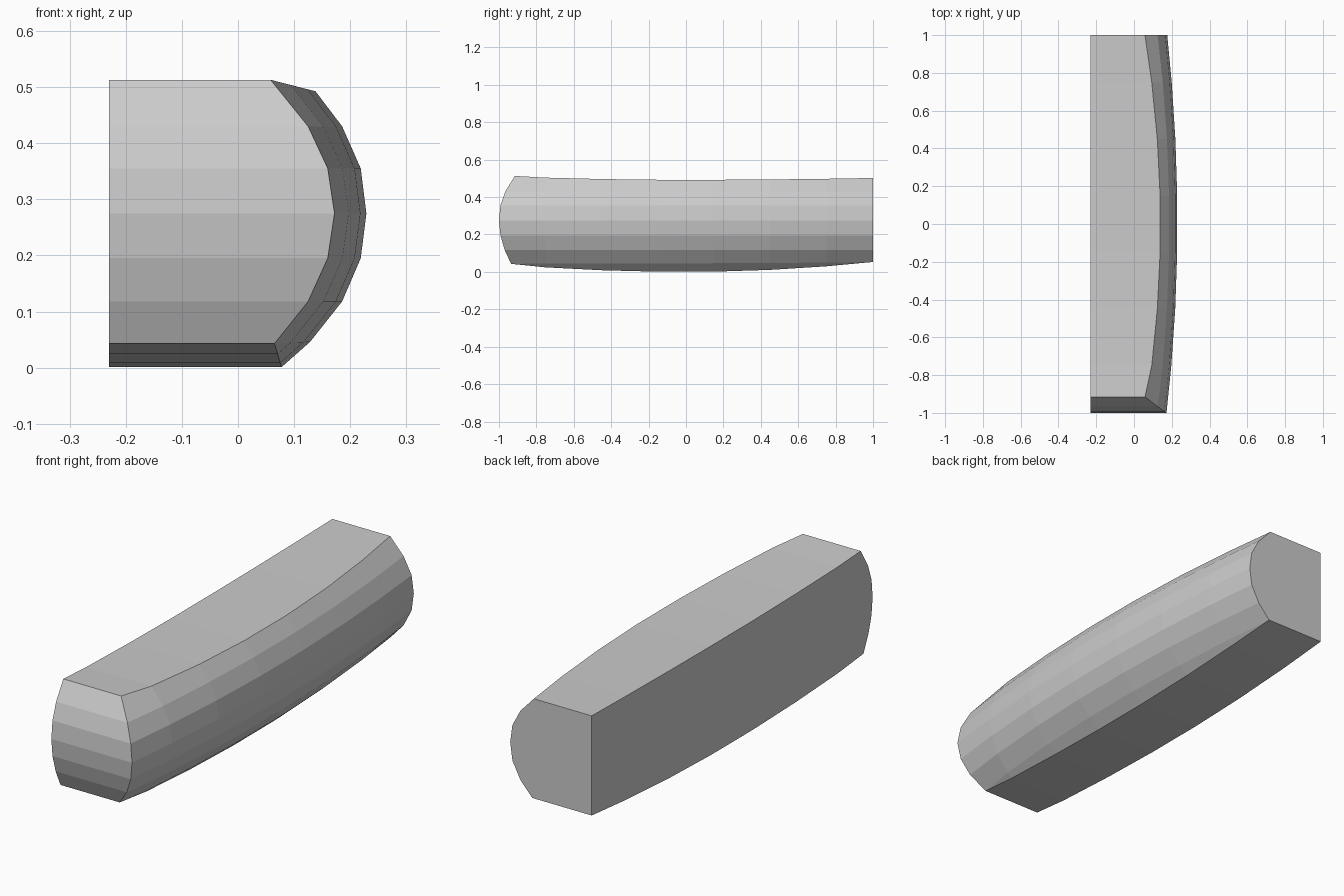
import bpy, bmesh

if "Cube" in bpy.data.objects:
    bpy.data.objects.remove(bpy.data.objects["Cube"])

# Curved side cross-section (x, z), bottom to top: middle and both ends
MID = [(.078, .0), (.13, .046), (.187, .118), (.22, .195), (.23, .275),
       (.22, .355), (.187, .43), (.14, .492)]
FRONT = [(.065, .043), (.065, .043), (.125, .118), (.16, .195), (.172, .275),
         (.16, .355), (.125, .43), (.058, .513)]
BACK = [(.066, .053), (.066, .053), (.125, .118), (.165, .195), (.176, .275),
        (.165, .355), (.125, .43), (.058, .502)]
# Bulge of the front end: y for every profile point
FRONT_Y = [-.935, -.935, -.970, -.992, -1.0, -.992, -.966, -.915]
LEFT = -.23
STATIONS = [-1, -.75, -.45, -.15, .15, .45, .75, 1]

bm = bmesh.new()


def section(t):
    end = FRONT if t < 0 else BACK
    k = t * t
    pts = []
    for (mx, mz), (ex, ez), fy in zip(MID, end, FRONT_Y):
        y = fy if t == -1 else t
        pts.append((mx + (ex - mx) * k, y, mz + (ez - mz) * k))
    return [bm.verts.new(p) for p in pts]


def left_copy(v):
    return bm.verts.new((LEFT, v.co.y, v.co.z))


rows = [section(t) for t in STATIONS]
low = [left_copy(r[0]) for r in rows]
high = [left_copy(r[-1]) for r in rows]

# Bulged long side, top and underside
for i in range(len(rows) - 1):
    a, b = rows[i], rows[i + 1]
    for j in range(len(a) - 1):
        bm.faces.new((a[j], b[j], b[j + 1], a[j + 1]))
    bm.faces.new((a[-1], b[-1], high[i + 1], high[i]))
    bm.faces.new((a[0], low[i], low[i + 1], b[0]))

# Rounded front end, extruded straight across
front_left = [low[0]] + [left_copy(v) for v in rows[0][1:-1]] + [high[0]]
for j in range(len(front_left) - 1):
    bm.faces.new((front_left[j], rows[0][j], rows[0][j + 1], front_left[j + 1]))

# Flat back end and flat left side
bm.faces.new([low[-1], high[-1]] + rows[-1][::-1])
bm.faces.new(front_left + high[1:] + low[:0:-1])

bmesh.ops.remove_doubles(bm, verts=bm.verts, dist=.0005)
bmesh.ops.recalc_face_normals(bm, faces=bm.faces)
mesh = bpy.data.meshes.new("cushion_block")
bm.to_mesh(mesh)
bm.free()
bpy.context.collection.objects.link(bpy.data.objects.new("cushion_block", mesh))
